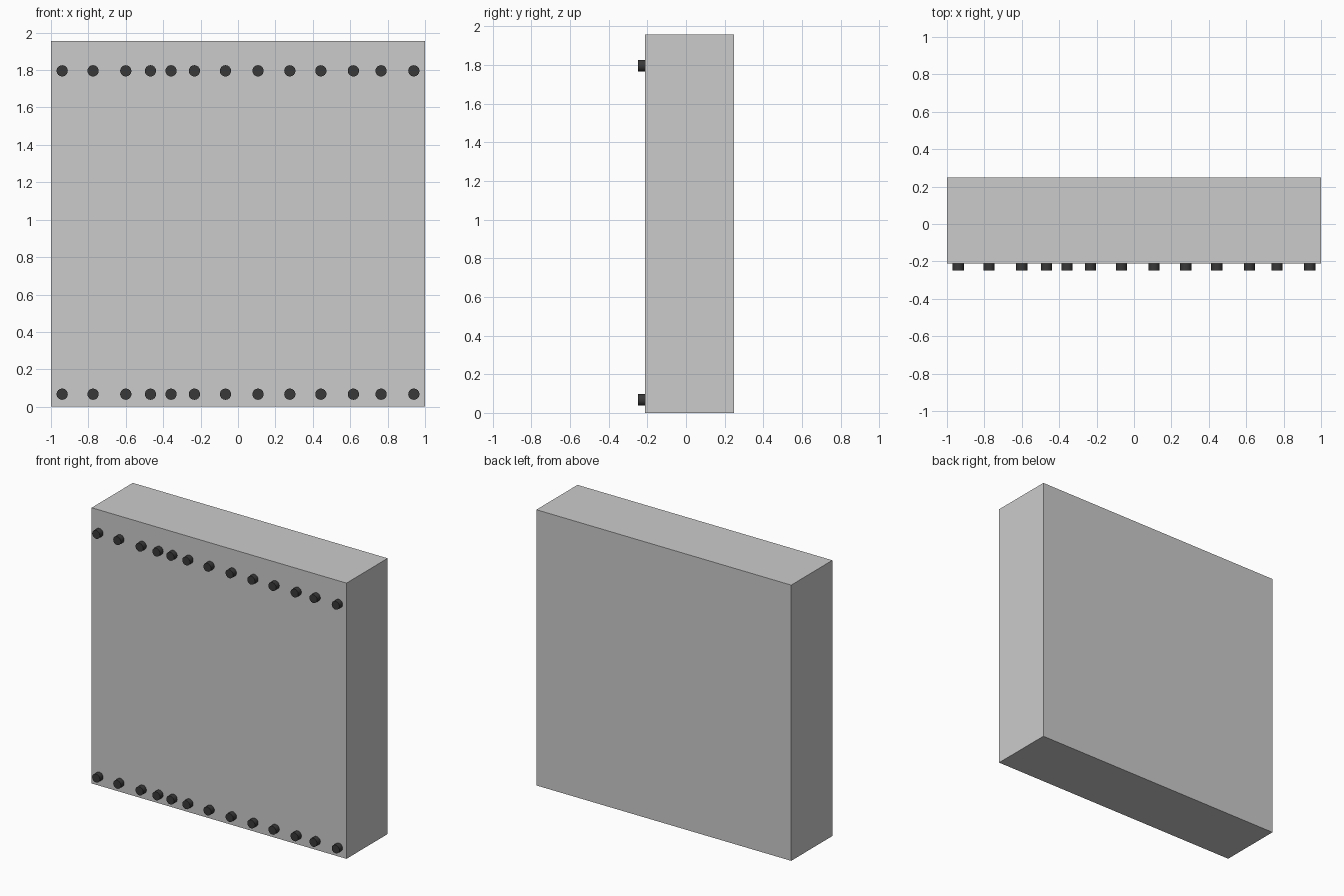
import bpy, bmesh
from math import radians
from mathutils import Matrix, Vector

if "Cube" in bpy.data.objects:
    bpy.data.objects.remove(bpy.data.objects["Cube"])

Y_FRONT, Y_BACK, HEIGHT = -0.212, 0.249, 1.956
STUD_R, STUD_FRONT = 0.03, -0.249
STUD_X = [-0.94, -0.775, -0.6, -0.468, -0.358, -0.233, -0.067,
          0.107, 0.277, 0.443, 0.617, 0.765, 0.94]
ROWS = {"lower_studs": 0.067, "upper_studs": 1.796}


def make_object(name, bm):
    mesh = bpy.data.meshes.new(name)
    bm.to_mesh(mesh)
    bm.free()
    obj = bpy.data.objects.new(name, mesh)
    bpy.context.collection.objects.link(obj)
    return obj


# Solid slab
bm = bmesh.new()
bmesh.ops.create_cube(bm, size=1)
bmesh.ops.scale(bm, verts=bm.verts, vec=Vector((2, Y_BACK - Y_FRONT, HEIGHT)))
bmesh.ops.translate(bm, verts=bm.verts,
                    vec=Vector((0, (Y_FRONT + Y_BACK) / 2, HEIGHT / 2)))
make_object("slab", bm)

# Dark material for the studs
dark = bpy.data.materials.new("dark_grey")
dark.diffuse_color = (0.04, 0.04, 0.04, 1)
dark.use_nodes = True
dark.node_tree.nodes["Principled BSDF"].inputs["Base Color"].default_value = dark.diffuse_color

# Two rows of round studs on the front face
for name, z in ROWS.items():
    bm = bmesh.new()
    for x in STUD_X:
        place = (Matrix.Translation((x, (STUD_FRONT + Y_FRONT) / 2, z))
                 @ Matrix.Rotation(radians(90), 4, 'X'))
        bmesh.ops.create_cone(bm, cap_ends=True, segments=24,
                              radius1=STUD_R, radius2=STUD_R,
                              depth=Y_FRONT - STUD_FRONT, matrix=place)
    studs = make_object(name, bm)
    studs.data.materials.append(dark)
    bpy.ops.object.select_all(action='DESELECT')
    studs.select_set(True)
    bpy.context.view_layer.objects.active = studs
    bpy.ops.object.shade_smooth_by_angle(angle=radians(30))
